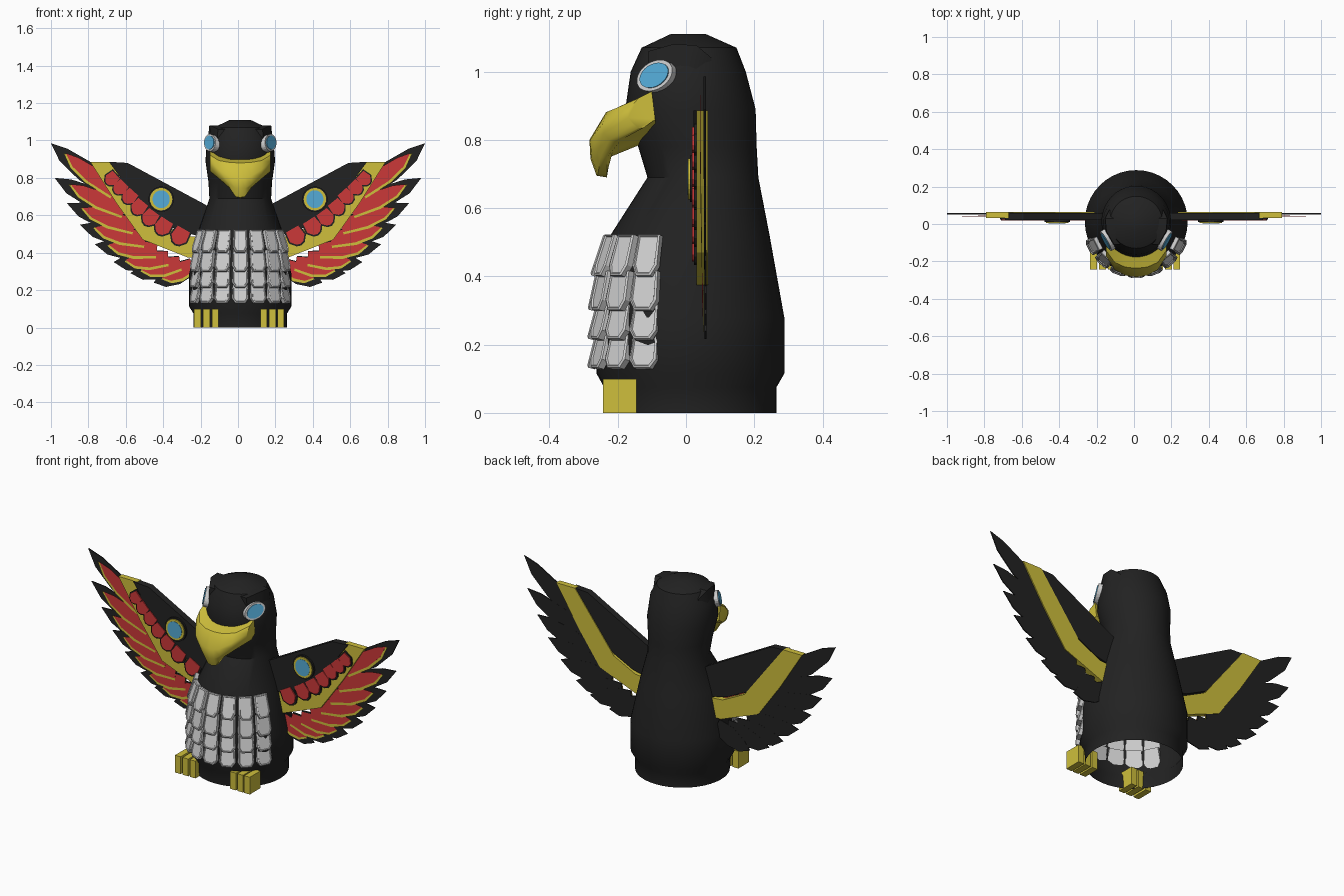
import bpy, bmesh, math
from mathutils import Vector, Matrix

if "Cube" in bpy.data.objects:
    bpy.data.objects.remove(bpy.data.objects["Cube"])

CX = 0.012  # the body sits slightly off the wing axis


def material(name, r, g, b):
    m = bpy.data.materials.new(name)
    m.diffuse_color = (r, g, b, 1)
    m.use_nodes = True
    m.node_tree.nodes["Principled BSDF"].inputs["Base Color"].default_value = m.diffuse_color
    return m


BLACK = material("black", 0.016, 0.016, 0.016)
YELLOW = material("yellow", 0.62, 0.52, 0.045)
RED = material("red", 0.6, 0.04, 0.04)
BLUE = material("blue", 0.09, 0.41, 0.68)
GREY = material("light grey", 0.62, 0.62, 0.62)


def finish(name, bm, mat, mirror=False, smooth=None):
    bmesh.ops.recalc_face_normals(bm, faces=bm.faces)
    me = bpy.data.meshes.new(name)
    bm.to_mesh(me)
    bm.free()
    ob = bpy.data.objects.new(name, me)
    bpy.context.collection.objects.link(ob)
    me.materials.append(mat)
    if mirror:
        ob.modifiers.new("mirror", 'MIRROR').use_mirror_merge = False
    if smooth:
        bpy.ops.object.select_all(action='DESELECT')
        ob.select_set(True)
        bpy.context.view_layer.objects.active = ob
        bpy.ops.object.shade_smooth_by_angle(angle=math.radians(smooth))
    return ob


def loft(bm, rings, caps):
    """Bridge closed rings of points; caps = ring indices to fill."""
    vs = [[bm.verts.new(p) for p in r] for r in rings]
    n = len(vs[0])
    for a, b in zip(vs, vs[1:]):
        for i in range(n):
            bm.faces.new((a[i], a[(i + 1) % n], b[(i + 1) % n], b[i]))
    for c in caps:
        bm.faces.new(vs[c])


def prism(bm, pts, y0, y1, mtx=Matrix()):
    """Extrude an (x, z) outline from y0 to y1."""
    loft(bm, [[mtx @ Vector((x, y, z)) for x, z in pts] for y in (y0, y1)], (0, 1))


def plate(name, pts, y0, y1, mat, mirror=True):
    bm = bmesh.new()
    prism(bm, pts, y0, y1)
    return finish(name, bm, mat, mirror)


def ellipse(cx, cz, rx, rz, n=24):
    return [(cx + rx * math.cos(2 * math.pi * i / n),
             cz + rz * math.sin(2 * math.pi * i / n)) for i in range(n)]


# Body and head: oval sections (z, front y, back y, half width), open below
sections = [(0, -.235, .265, .25), (.075, -.24, .265, .25), (.115, -.262, .288, .275),
            (.28, -.262, .288, .275), (.52, -.222, .245, .222), (.69, -.113, .212, .165),
            (.78, -.14, .207, .17), (.89, -.178, .204, .186), (1.0, -.162, .175, .178),
            (1.07, -.13, .148, .14), (1.11, -.045, .058, .055)]
bm = bmesh.new()
loft(bm, [[(CX + x, y, z) for x, y in ellipse(0, (f + b) / 2, w, (b - f) / 2, 40)]
          for z, f, b, w in sections], (-1,))
finish("body", bm, BLACK, smooth=35)

# Brow ridges above the eyes
bm = bmesh.new()
for s in (-1, 1):
    loft(bm, [[(CX + s * x, y, z) for x, z in ((.08, zt - .06), (xo, zt - .07), (xo - .006, zt), (.08, zt))]
              for y, xo, zt in ((-.11, .125, 1.06), (-.04, .165, 1.08), (.03, .172, 1.078), (.075, .15, 1.04))],
         (0, -1))
finish("brow_ridges", bm, BLACK, smooth=35)

# Hooked beak: vertical slices (x, loop of y, z) mirrored across the middle
slices = [
    (0, ((-.14, .908), (-.235, .88), (-.283, .80), (-.28, .745), (-.262, .695), (-.232, .69), (-.222, .75), (-.10, .80))),
    (.026, ((-.14, .908), (-.234, .881), (-.281, .80), (-.276, .745), (-.258, .70), (-.232, .70), (-.222, .75), (-.10, .80))),
    (.06, ((-.13, .910), (-.23, .883), (-.274, .81), (-.268, .77), (-.25, .75), (-.232, .748), (-.215, .765), (-.10, .81))),
    (.115, ((-.11, .922), (-.205, .893), (-.245, .845), (-.24, .82), (-.225, .80), (-.21, .796), (-.19, .80), (-.09, .83))),
    (.162, ((-.10, .942), (-.14, .922), (-.17, .885), (-.17, .865), (-.155, .845), (-.14, .835), (-.125, .835), (-.09, .86)))]
bm = bmesh.new()
full = [(-x, l) for x, l in slices[:0:-1]] + slices
loft(bm, [[(CX + x, y, z) for y, z in l] for x, l in full], (0, -1))
finish("beak", bm, YELLOW, smooth=40)

# Eyes: tilted oval rims with blue discs
for s, side in ((-1, "right"), (1, "left")):
    m = (Matrix.Translation((CX + s * .148, -.083, .985)) @ Matrix.Rotation(s * math.radians(58), 4, 'Z')
         @ Matrix.Rotation(math.radians(-12), 4, 'X') @ Matrix.Rotation(-s * math.radians(22), 4, 'Y'))
    for part, k, d, mat in (("eye_rim", 1, -.018, GREY), ("eye", .8, -.022, BLUE)):
        bm = bmesh.new()
        prism(bm, ellipse(0, 0, .062 * k, .044 * k), d, .01, m)
        finish(side + "_" + part, bm, mat)

# Breast feathers: four overlapping rows of tilted, recessed plates
for row, (zt, zb, rt, rb) in enumerate(((.52, .40, .228, .268), (.415, .30, .25, .275),
                                        (.315, .215, .25, .277), (.23, .13, .252, .277))):
    bm = bmesh.new()
    h = math.hypot(zt - zb, rb - rt)
    w = .044 if row else .04
    pts = [(-w * .88, 0), (w * .88, 0), (w, -.75 * h), (.6 * w, -h), (-.6 * w, -h), (-w, -.75 * h)]
    for i in range(-3, 4):
        m = (Matrix.Translation((CX, 0, zt)) @ Matrix.Rotation(math.radians(21 * i), 4, 'Z')
             @ Matrix.Translation((0, -rt, 0)) @ Matrix.Rotation(-math.atan2(rb - rt, zt - zb), 4, 'X'))
        prism(bm, pts, -.010, .010, m)
    bmesh.ops.recalc_face_normals(bm, faces=bm.faces)
    fronts = [f for f in bm.faces if len(f.verts) == 6
              and f.normal.dot(Vector((f.calc_center_median().x - CX, f.calc_center_median().y, 0))) > 0]
    bmesh.ops.inset_individual(bm, faces=fronts, thickness=.007, depth=.004)
    bmesh.ops.inset_individual(bm, faces=fronts, thickness=.003, depth=-.005)
    finish("breast_feathers_%d" % (row + 1), bm, GREY)

# Feet: three block toes each
bm = bmesh.new()
for x0 in (-.235, -.186, -.14, .12, .166, .21):
    x1 = x0 + .036
    prism(bm, [(x0, 0), (x1, 0), (x1, .1), (x0, .1)], -.243, -.145)
finish("toes", bm, YELLOW)

# Wing arm, and the bent yellow band behind it
plate("wing_arm", [(.12, .62), (.18, .66), (.59, .88), (.69, .886), (.62, .79), (.535, .69),
                   (.43, .575), (.3, .51), (.12, .47)], .022, .06, BLACK)
plate("wing_band", [(.67, .886), (.79, .886), (.65, .665), (.51, .47), (.27, .375), (.15, .375),
                    (.15, .48), (.28, .49), (.42, .56)], .031, .064, YELLOW)

# Flight feathers: black blade, yellow edging and red face for each
tips = [(1, .985), (.98, .80), (.915, .665), (.845, .55), (.765, .445), (.665, .35), (.575, .29), (.45, .24)]
layers = {"wing_feather_tips": (BLACK, 1, .062, .052, .0004), "wing_feather_edges": (YELLOW, .80, .054, .042, .0012),
          "wing_feather_faces": (RED, .78, .046, .0414, .0012)}
p0, p1, p2 = Vector((.66, .72)), Vector((.48, .34)), Vector((.24, .33))
for name, (mat, k, w, y, step) in layers.items():
    bm = bmesh.new()
    for i, tip in enumerate(tips):
        t = i / 7
        root = p0 * (1 - t) ** 2 + p1 * 2 * t * (1 - t) + p2 * t * t
        d = Vector(tip) - root
        n = d.normalized()
        n = Vector((-n.y, n.x))
        lift = n * (.007 if mat == RED else 0)
        pts = [root + d * (u * k) + n * (v * w) + lift for u, v in
               ((0, -.7), (.45, -1), (.78, -.75), (1, 0), (.8, .5), (.4, .9), (0, .7))]
        y0 = y + step * i
        prism(bm, [tuple(p) for p in pts], y0, y0 + (.006 if mat == BLACK else .0006))
    finish(name, bm, mat, mirror=True)

# Row of red scales with black borders along the band
scales = [(.675, .795), (.63, .748), (.58, .70), (.53, .643), (.47, .588), (.40, .54), (.31, .49)]
for name, mat, k, y0 in (("scale_borders", BLACK, 1.2, .024), ("scales", RED, 1, .018)):
    bm = bmesh.new()
    for i, (x, z) in enumerate(scales):
        r = (.036 + .0018 * i) * k
        a = math.radians(-42 - 3 * i)
        pts = [(x + r * (u * math.cos(a) - v * math.sin(a)), z + r * (u * math.sin(a) + v * math.cos(a)))
               for u, v in ((-.9, -.8), (.3, -.95), (.9, -.45), (1.05, 0), (.9, .45), (.3, .95), (-.9, .8))]
        prism(bm, pts, y0, .032)
    finish(name, bm, mat, mirror=True)

# Round wing medallion
for name, mat, rx, rz, y0, y1 in (("medallion_base", BLACK, .068, .068, .012, .03),
                                  ("medallion_ring", YELLOW, .06, .06, .006, .013),
                                  ("medallion_disc", BLUE, .046, .048, .004, .01)):
    plate(name, ellipse(.411, .686, rx, rz), y0, y1, mat)
